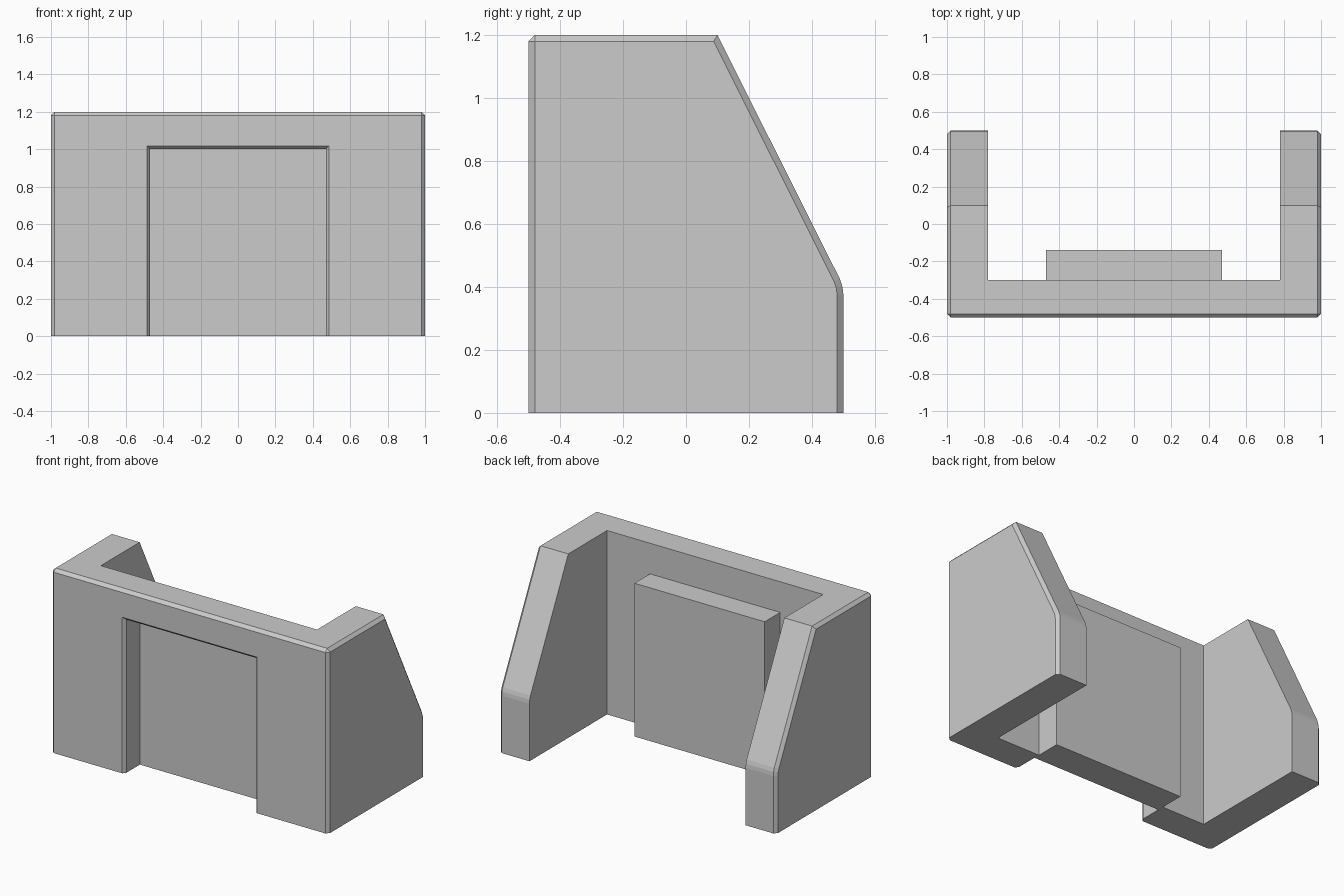
import bpy, bmesh

if "Cube" in bpy.data.objects:
    bpy.data.objects.remove(bpy.data.objects["Cube"])


def loft(name, rings):
    """Closed solid through rings that share a vertex count."""
    bm = bmesh.new()
    loops = [[bm.verts.new(p) for p in ring] for ring in rings]
    n = len(loops[0])
    bm.faces.new(loops[0])
    bm.faces.new(loops[-1][::-1])
    for a, b in zip(loops, loops[1:]):
        for i in range(n):
            j = (i + 1) % n
            bm.faces.new((a[i], b[i], b[j], a[j]))
    bmesh.ops.recalc_face_normals(bm, faces=bm.faces)
    mesh = bpy.data.meshes.new(name)
    bm.to_mesh(mesh)
    bm.free()
    obj = bpy.data.objects.new(name, mesh)
    bpy.context.collection.objects.link(obj)
    return obj


def arch_ring(y, half, top, bottom):
    return [(-half, y, bottom), (half, y, bottom), (half, y, top), (-half, y, top)]


def cut(target, cutter):
    mod = target.modifiers.new("cut", 'BOOLEAN')
    mod.operation = 'DIFFERENCE'
    mod.solver = 'EXACT'
    mod.object = cutter
    bpy.context.view_layer.objects.active = target
    bpy.ops.object.modifier_apply(modifier=mod.name)
    bpy.data.objects.remove(cutter, do_unlink=True)


# Walls: side profile swept across the full width
profile = [(-0.5, 0), (0.5, 0), (0.5, 0.375), (0.497, 0.40), (0.489, 0.425),
           (0.1, 1.2), (-0.5, 1.2)]
walls = loft("walls", [[(x, y, z) for y, z in profile] for x in (-1, 1)])

# Chamfer on the outer edges, leaving the ground edges sharp
bm = bmesh.new()
bm.from_mesh(walls.data)
edges = []
for e in bm.edges:
    a, b = (v.co for v in e.verts)
    outer_side = abs(a.x - b.x) < 1e-4 and max(a.z, b.z) > 0.01
    front_top = min(a.z, b.z) > 1.19 and max(a.y, b.y) < -0.49
    if outer_side or front_top:
        edges.append(e)
bmesh.ops.bevel(bm, geom=edges, offset=0.02, segments=1, profile=0.5,
                affect='EDGES', clamp_overlap=True)
bm.to_mesh(walls.data)
bm.free()

# Open back between the side wings
cut(walls, loft("back_cutter", [arch_ring(y, 0.78, 2, -1) for y in (-0.3, 1)]))

# Doorway with a chamfered mouth
cut(walls, loft("doorway_cutter", [
    arch_ring(-0.502, 0.487, 1.02, -1),
    arch_ring(-0.48, 0.47, 1.0, -1),
    arch_ring(-0.1, 0.47, 1.0, -1)]))

# Recessed panel closing the doorway and standing out at the back
loft("recessed_panel", [arch_ring(y, 0.47, 1.0, 0) for y in (-0.34, -0.14)])
